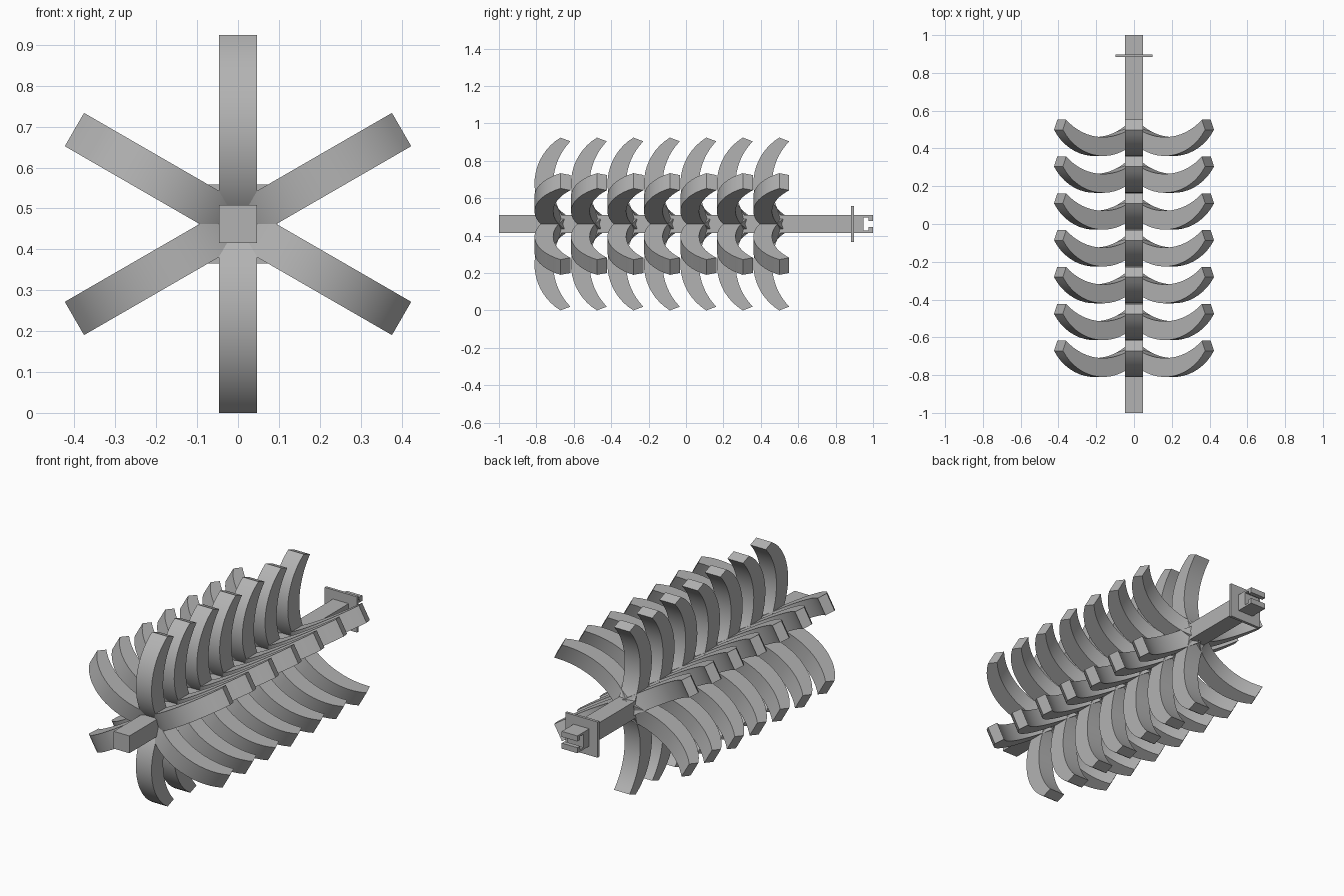
import bpy, bmesh, math
from mathutils import Matrix

if "Cube" in bpy.data.objects:
    bpy.data.objects.remove(bpy.data.objects["Cube"])

CZ = 0.462      # height of the shaft axis
HALF = 0.047    # half width of shaft and blades
PITCH = 0.195   # spacing of the blade rows

grey = bpy.data.materials.new("plain grey")
grey.diffuse_color = (0.45, 0.45, 0.45, 1)
grey.use_nodes = True
grey.node_tree.nodes["Principled BSDF"].inputs["Base Color"].default_value = grey.diffuse_color


def extrude_profile(name, pts, half, smooth=False):
    """Extrude a (y, z) outline along x from -half to half."""
    bm = bmesh.new()
    face = bm.faces.new([bm.verts.new((-half, y, z)) for y, z in pts])
    ext = bmesh.ops.extrude_face_region(bm, geom=[face])
    verts = [v for v in ext["geom"] if isinstance(v, bmesh.types.BMVert)]
    bmesh.ops.translate(bm, verts=verts, vec=(2 * half, 0, 0))
    bmesh.ops.recalc_face_normals(bm, faces=bm.faces)
    mesh = bpy.data.meshes.new(name)
    bm.to_mesh(mesh)
    bm.free()
    mesh.materials.append(grey)
    obj = bpy.data.objects.new(name, mesh)
    bpy.context.collection.objects.link(obj)
    obj.location.z = CZ
    if smooth:
        bpy.ops.object.select_all(action="DESELECT")
        obj.select_set(True)
        bpy.context.view_layer.objects.active = obj
        bpy.ops.object.shade_smooth_by_angle(angle=math.radians(30))
    return obj


def arc(belly_y, belly_r, radius, r0, r1, n=16):
    """Circular arc that bulges towards -y, from radial distance r0 to r1."""
    a0, a1 = (math.asin((r - belly_r) / radius) for r in (r0, r1))
    angles = [a0 + (a1 - a0) * i / n for i in range(n + 1)]
    return [(belly_y + radius * (1 - math.cos(a)), belly_r + radius * math.sin(a))
            for a in angles]


# Square shaft with a hooked slot cut across its back end
upper = [(-1, HALF), (1, HALF), (1, 0.017), (0.976, 0.017), (0.976, 0.036), (0.949, 0.036)]
extrude_profile("shaft", upper + [(y, -z) for y, z in reversed(upper)], HALF)

# Thin square collar near the back end
extrude_profile("collar", [(0.883, -0.097), (0.898, -0.097), (0.898, 0.097), (0.883, 0.097)], 0.097)

# Curved crescent blade, standing upright from the axis
outer = arc(-0.81, 0.215, 0.289, 0, 0.462)
inner = arc(-0.71, 0.215, 0.326, 0, 0.442)
first = extrude_profile("blade", outer + inner[::-1], HALF, smooth=True)

# Seven rows of six blades around the shaft
for row in range(7):
    for k in range(6):
        blade = first if row == k == 0 else first.copy()
        if blade is not first:
            bpy.context.collection.objects.link(blade)
        blade.name = f"blade_{row + 1}_{k + 1}"
        blade.matrix_world = (Matrix.Translation((0, row * PITCH, CZ))
                              @ Matrix.Rotation(k * math.pi / 3, 4, "Y"))
